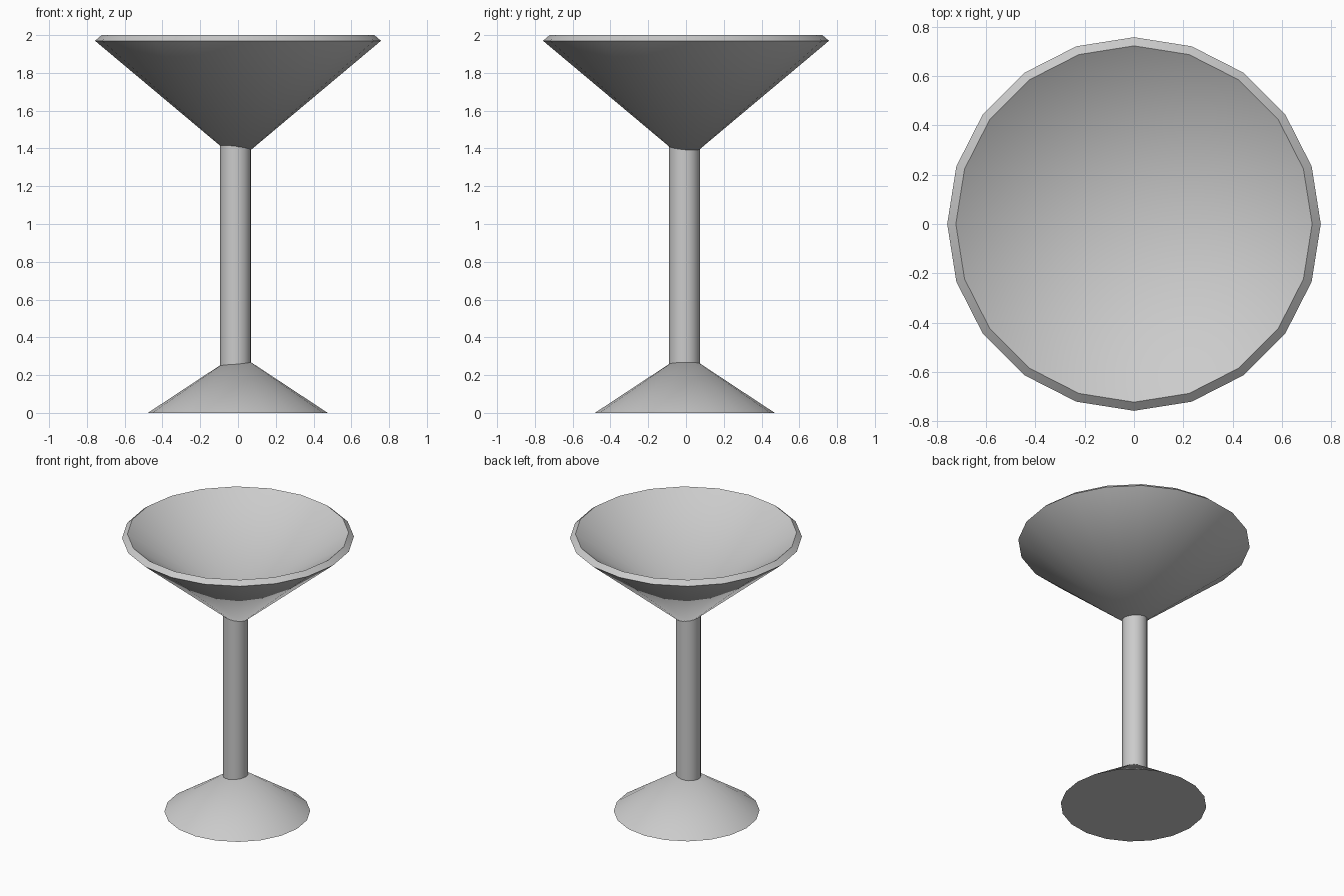
import bpy
from math import cos, sin, tau, radians

if "Cube" in bpy.data.objects:
    bpy.data.objects.remove(bpy.data.objects["Cube"])

SIDES = 20


def lathe(name, profile, centre=(0, 0)):
    """Revolve (radius, z) points about a vertical axis; radius 0 makes a pole."""
    verts, rings, faces = [], [], []
    for r, z in profile:
        start = len(verts)
        n = SIDES if r > 0 else 1
        for i in range(n):
            a = tau * i / SIDES
            verts.append((centre[0] + r * cos(a), centre[1] + r * sin(a), z))
        rings.append([start + i % n for i in range(SIDES)])
    for low, high in zip(rings, rings[1:]):
        for i in range(SIDES):
            j = (i + 1) % SIDES
            loop = [low[i], low[j], high[j], high[i]]
            faces.append(list(dict.fromkeys(loop)))
    # Flat caps on open ends
    if profile[0][0] > 0:
        faces.append(rings[0][::-1])
    if profile[-1][0] > 0:
        faces.append(rings[-1])
    mesh = bpy.data.meshes.new(name)
    mesh.from_pydata(verts, [], faces)
    obj = bpy.data.objects.new(name, mesh)
    bpy.context.collection.objects.link(obj)
    bpy.ops.object.select_all(action='DESELECT')
    obj.select_set(True)
    bpy.context.view_layer.objects.active = obj
    bpy.ops.object.shade_smooth_by_angle(angle=radians(30))
    return obj


# Conical foot with a flat underside
lathe("foot", [(0.476, 0), (0, 0.314)], (-0.001, -0.006))

# Slightly off-centre stem, ending inside the bowl wall
lathe("stem", [(0.082, 0.2), (0.082, 1.42)], (-0.013, -0.008))

# Thick-walled conical bowl with a bevelled rim
lathe("bowl", [(0, 1.335), (0.757, 1.97), (0.722, 2.0), (0, 1.52)])
